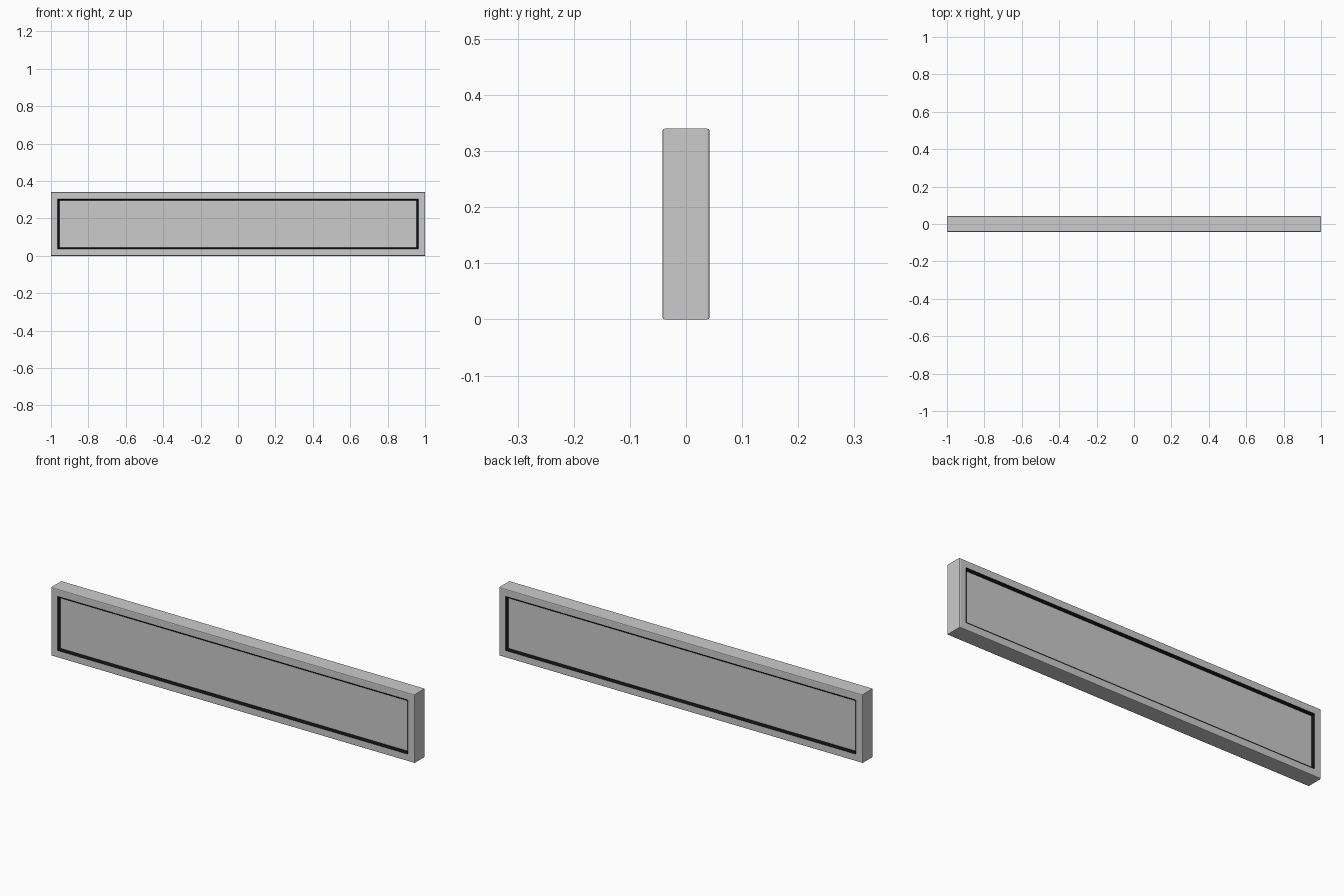
import bpy, bmesh

if "Cube" in bpy.data.objects:
    bpy.data.objects.remove(bpy.data.objects["Cube"])

W, D, H = 2.0, 0.084, 0.34      # overall size
BORDER, TRIM, RECESS = 0.035, 0.01, 0.01


def material(name, rgb):
    m = bpy.data.materials.new(name)
    m.diffuse_color = (*rgb, 1)
    m.use_nodes = True
    m.node_tree.nodes["Principled BSDF"].inputs["Base Color"].default_value = m.diffuse_color
    return m


def loft(name, profile, mat=None, cap=False):
    """Skin rectangular loops given as (inset, y); optionally cap the last loop."""
    bm = bmesh.new()
    loops = []
    for i, y in profile:
        x, z0, z1 = W / 2 - i, i, H - i
        loops.append([bm.verts.new(p) for p in
                      ((-x, y, z0), (x, y, z0), (x, y, z1), (-x, y, z1))])
    for a, b in zip(loops, loops[1:]):
        for k in range(4):
            n = (k + 1) % 4
            bm.faces.new((a[k], a[n], b[n], b[k]))
    if cap:
        bm.faces.new(loops[0][::-1])
        bm.faces.new(loops[-1])
    bmesh.ops.recalc_face_normals(bm, faces=bm.faces)
    me = bpy.data.meshes.new(name)
    bm.to_mesh(me)
    bm.free()
    ob = bpy.data.objects.new(name, me)
    bpy.context.collection.objects.link(ob)
    if mat:
        me.materials.append(mat)
    return ob


black = material("black_trim", (0.005, 0.005, 0.005))
dark_grey = material("frame_grey", (0.62, 0.62, 0.62))
y = D / 2
b = 0.004

# Outer frame with softly chamfered edges
loft("frame", [(BORDER, -y), (b, -y), (b * 0.3, -y + b * 0.3), (0, -y + b),
               (0, y - b), (b * 0.3, y - b * 0.3), (b, y), (BORDER, y),
               (BORDER, -y)], dark_grey)

# Sloped black trim on both faces
for label, s in (("front", -1), ("back", 1)):
    i0, i1 = BORDER, BORDER + TRIM
    loft(label + "_trim", [(i0, s * y), (i1, s * (y - RECESS)),
                           (i0, s * (y - RECESS)), (i0, s * y)], black)

# Recessed panel seen from both sides
p = y - RECESS
loft("panel", [(BORDER + TRIM, -p), (BORDER + TRIM, p)], cap=True)
